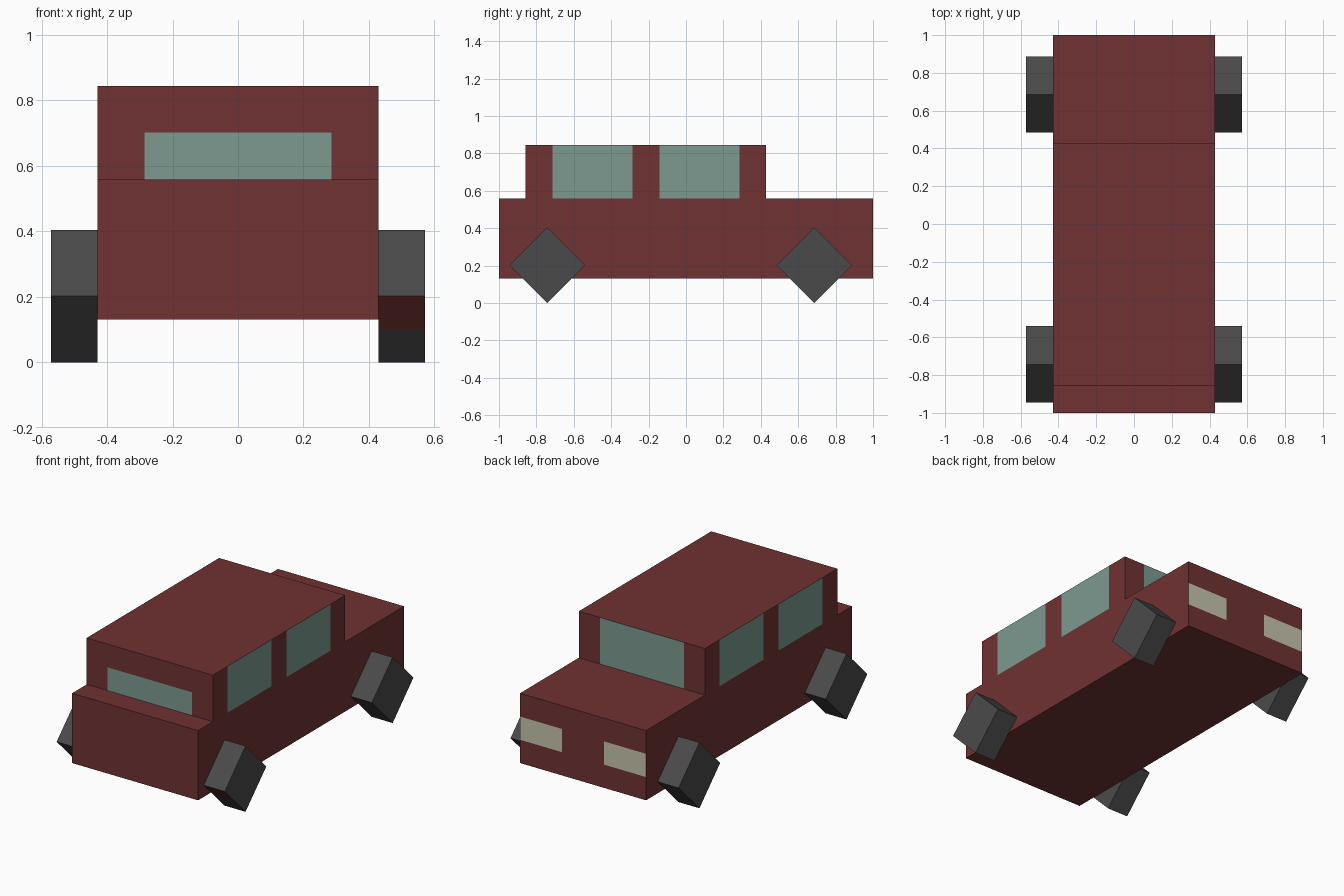
import bpy, bmesh
from mathutils import Matrix, Vector

if "Cube" in bpy.data.objects:
    bpy.data.objects.remove(bpy.data.objects["Cube"])

U = 1 / 7                    # layout unit: the car is 14 units long
R = U * 2 ** 0.5             # wheel radius
BASE = R - U / 2             # underside of the body
DECK = BASE + 3 * U          # top of the body
ROOF = DECK + 2 * U


def material(name, rgb):
    def lin(c):
        c /= 255
        return c / 12.92 if c <= 0.04045 else ((c + 0.055) / 1.055) ** 2.4
    m = bpy.data.materials.new(name)
    m.use_nodes = True
    col = (*[lin(c) for c in rgb], 1)
    m.diffuse_color = col
    m.node_tree.nodes["Principled BSDF"].inputs["Base Color"].default_value = col
    return m


red = material("dark red paint", (112, 50, 51))
glass = material("green glass", (124, 154, 143))
lamp = material("pale lamp", (198, 196, 172))
rubber = material("grey rubber", (74, 74, 74))


def finish(bm, name, mats, cuts, rule):
    """Slice the mesh along axis planes, then paint faces chosen by the rule."""
    for axis, values in enumerate(cuts):
        for v in values:
            co, no = Vector(), Vector()
            co[axis], no[axis] = v, 1
            bmesh.ops.bisect_plane(bm, geom=bm.verts[:] + bm.edges[:] + bm.faces[:],
                                   plane_co=co, plane_no=no)
    bm.normal_update()
    for f in bm.faces:
        f.material_index = int(rule(f.calc_center_median(), f.normal))
    me = bpy.data.meshes.new(name)
    bm.to_mesh(me)
    bm.free()
    for m in mats:
        me.materials.append(m)
    ob = bpy.data.objects.new(name, me)
    bpy.context.collection.objects.link(ob)
    return ob


def box(lo, hi):
    bm = bmesh.new()
    lo, hi = Vector(lo), Vector(hi)
    bmesh.ops.create_cube(bm, size=1, matrix=Matrix.Translation((lo + hi) / 2)
                          @ Matrix.Diagonal((*(hi - lo), 1)))
    return bm


# Body, with headlamps in the outer thirds of the bonnet end
def headlamp(c, n):
    return n.y > 0.9 and abs(c.x) > U and BASE + U < c.z < BASE + 2 * U


finish(box((-3 * U, -1, BASE), (3 * U, 1, DECK)), "body", [red, lamp],
       [(-U, U), (), (BASE + U, BASE + 2 * U)], headlamp)


# Cabin, with two windows per side, a full windscreen and a half-height window
def window(c, n):
    if abs(n.x) > 0.9:
        return -5 * U < c.y < -2 * U or -U < c.y < 2 * U
    if abs(n.y) > 0.9:
        return abs(c.x) < 2 * U and (n.y > 0 or c.z < DECK + U)
    return False


finish(box((-3 * U, -6 * U, DECK), (3 * U, 3 * U, ROOF)), "cabin", [red, glass],
       [(-2 * U, 2 * U), (-5 * U, -2 * U, -U, 2 * U), (DECK + U,)], window)

# Square wheels standing on a corner; one has a red strip on its lower face
for side, sx in (("left", 1), ("right", -1)):
    for end, y in (("front", -5.2 * U), ("rear", 4.8 * U)):
        bm = bmesh.new()
        bmesh.ops.create_cone(bm, cap_ends=True, segments=4, radius1=R, radius2=R, depth=U,
                              matrix=Matrix.Translation((sx * 3.5 * U, y, R))
                              @ Matrix.Rotation(1.5707963, 4, 'Y'))
        striped = side == "left" and end == "front"
        finish(bm, f"{end}_{side}_wheel", [rubber, red],
               [(), (), (R / 2,) if striped else ()],
               lambda c, n: striped and n.y < -0.5 and n.z < -0.5 and c.z > R / 2)
